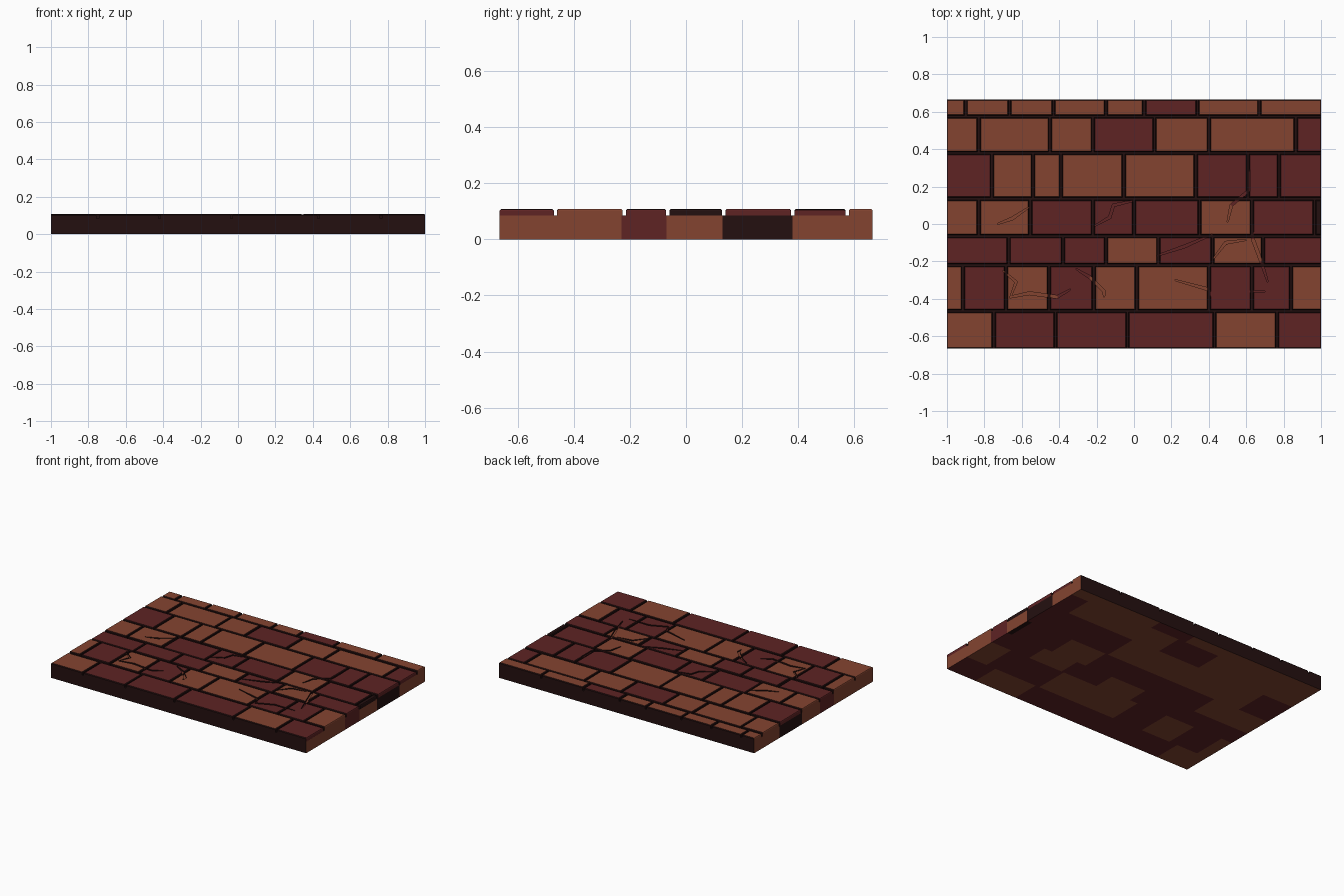
import bpy, bmesh, random
from mathutils import Vector

if "Cube" in bpy.data.objects:
    bpy.data.objects.remove(bpy.data.objects["Cube"])

random.seed(4)
HY = 0.665          # half depth
BASE_Z = 0.084      # mortar level
TOP_Z = 0.107       # mean brick top

def mat(name, rgb):
    m = bpy.data.materials.new(name)
    lin = [(c / 255 / 12.92) if c < 11 else ((c / 255 + 0.055) / 1.055) ** 2.4 for c in rgb]
    m.diffuse_color = (*lin, 1)
    m.use_nodes = True
    m.node_tree.nodes["Principled BSDF"].inputs["Base Color"].default_value = m.diffuse_color
    return m

MATS = [mat("dark mortar", (36, 16, 16)), mat("dark red brick", (94, 35, 36)),
        mat("orange brick", (132, 68, 48))]
CODE = {"M": 0, "R": 1, "O": 2}

# Rows: (y low, y high, x joints, brick colours)
ROWS = [
    (0.575, HY, (-.9, -.665, -.43, -.15, .055, .34, .67), "OOOOOROO"),
    (0.38, 0.575, (-.83, -.45, -.22, .11, .40, .865), "OOOROOR"),
    (0.135, 0.38, (-.76, -.54, -.39, -.055, .33, .61, .775), "ROOOORRR"),
    (-.065, 0.135, (-.83, -.555, -.22, 0, .35, .63, .965), "OORRRORM"),
    (-.22, -.065, (-.67, -.38, -.15, .13, .42, .69), "RRRORORR"),
    (-.465, -.22, (-.915, -.685, -.455, -.215, .015, .40, .63, .84), "ORORO" "ORRO"),
    (-HY, -.465, (-.75, -.42, -.035, .43, .765), "ORRROR"),
]
CELLS = []
for y0, y1, joints, cols in ROWS:
    xs = (-1, *joints, 1)
    for a, b, c in zip(xs, xs[1:], cols):
        CELLS.append((a, b, y0, y1, CODE[c]))

def colour_at(x, y):
    return next((c for a, b, p, q, c in CELLS if a <= x <= b and p <= y <= q), 0)

def finish(name, bm):
    me = bpy.data.meshes.new(name)
    bm.to_mesh(me)
    bm.free()
    ob = bpy.data.objects.new(name, me)
    bpy.context.collection.objects.link(ob)
    for m in MATS:
        me.materials.append(m)
    return ob

def face(bm, pts, m):
    f = bm.faces.new([bm.verts.new(p) for p in pts])
    f.material_index = m

# Mortar slab: dark long sides, block-coloured ends, brick pattern underneath
bm = bmesh.new()
Z = BASE_Z
face(bm, [(-1, -HY, Z), (1, -HY, Z), (1, HY, Z), (-1, HY, Z)], 0)
face(bm, [(-1, -HY, 0), (1, -HY, 0), (1, -HY, Z), (-1, -HY, Z)], 0)
face(bm, [(1, HY, 0), (-1, HY, 0), (-1, HY, Z), (1, HY, Z)], 0)
for a, b, c in ((-HY, -.23, 2), (-.23, -.07, 1), (-.07, .13, 2), (.13, .38, 0), (.38, HY, 2)):
    face(bm, [(1, a, 0), (1, b, 0), (1, b, Z), (1, a, Z)], c)
    face(bm, [(-1, b, 0), (-1, a, 0), (-1, a, Z), (-1, b, Z)], c)
for a, b, p, q, c in CELLS:
    face(bm, [(a, q, 0), (b, q, 0), (b, p, 0), (a, p, 0)], c)
finish("mortar_slab", bm)

# Bricks: chamfered blocks with dark groove walls
bm = bmesh.new()
GAP, CH = 0.006, 0.005
for a, b, p, q, c in CELLS:
    a0, b0 = a + GAP * (a > -1), b - GAP * (b < 1)
    p0, q0 = p + GAP * (p > -HY), q - GAP * (q < HY)
    zt = TOP_Z + random.uniform(-.003, .002)
    rings = []
    for z, i in ((BASE_Z - .004, 0), (zt - CH, 0), (zt, CH)):
        j = i * .5
        rings.append([bm.verts.new(v) for v in (
            (a0 + (i if a > -1 else j), p0 + i, z), (b0 - (i if b < 1 else j), p0 + i, z),
            (b0 - (i if b < 1 else j), q0 - i, z), (a0 + (i if a > -1 else j), q0 - i, z))])
    bm.faces.new(rings[0][::-1])
    bm.faces.new(rings[2]).material_index = c
    for lo, hi in zip(rings, rings[1:]):
        for k in range(4):
            n = (k + 1) % 4
            f = bm.faces.new((lo[k], lo[n], hi[n], hi[k]))
            if (k == 1 and b == 1) or (k == 3 and a == -1):
                f.material_index = c      # exposed brick ends
bricks = finish("bricks", bm)

# Cracks: ribbons carved shallowly into the bricks
CRACKS = [
    [(-.70, -.25), (-.63, -.31), (-.66, -.39), (-.56, -.37), (-.41, -.39), (-.34, -.35)],
    [(-.31, -.24), (-.235, -.285), (-.16, -.36), (-.16, -.39)],
    [(.22, -.30), (.40, -.35), (.425, -.41), (.54, -.36), (.70, -.36)],
    [(-.21, -.01), (-.13, .035), (-.11, .10), (0, .125)],
    [(.12, -.17), (.27, -.12), (.42, -.055)],
    [(.62, .29), (.615, .18), (.52, .10), (.50, .01)],
    [(.63, .06), (.635, -.08), (.68, -.20), (.715, -.31)],
    [(-.73, 0), (-.65, .03), (-.56, .09)],
    [(.42, -.19), (.49, -.10), (.60, -.085)],
]
bm = bmesh.new()
for path in CRACKS:
    pts = [Vector(p) for p in path]
    rings = []
    for i, p in enumerate(pts):
        d = (pts[min(i + 1, len(pts) - 1)] - pts[max(i - 1, 0)]).normalized()
        n = Vector((-d.y, d.x)) * (.003 if i in (0, len(pts) - 1) else .008)
        l, r = p + n, p - n
        rings.append([bm.verts.new((*s, z)) for s, z in
                      ((l, .097), (r, .097), (r, .13), (l, .13))])
    bm.faces.new(rings[0])
    bm.faces.new(rings[-1][::-1])
    for i, (u, v) in enumerate(zip(rings, rings[1:])):
        mid = (pts[i] + pts[i + 1]) / 2
        for k in range(4):
            n = (k + 1) % 4
            f = bm.faces.new((u[k], v[k], v[n], u[n]))
            f.material_index = colour_at(mid.x, mid.y) if k == 0 else 0
bmesh.ops.recalc_face_normals(bm, faces=bm.faces)
cutter = finish("crack_cutter", bm)
cutter.hide_render = True

mod = bricks.modifiers.new("cracks", 'BOOLEAN')
mod.operation, mod.solver, mod.object = 'DIFFERENCE', 'EXACT', cutter
mod.use_self = True
bpy.context.view_layer.objects.active = bricks
bpy.ops.object.modifier_apply(modifier=mod.name)
bpy.data.objects.remove(cutter)
